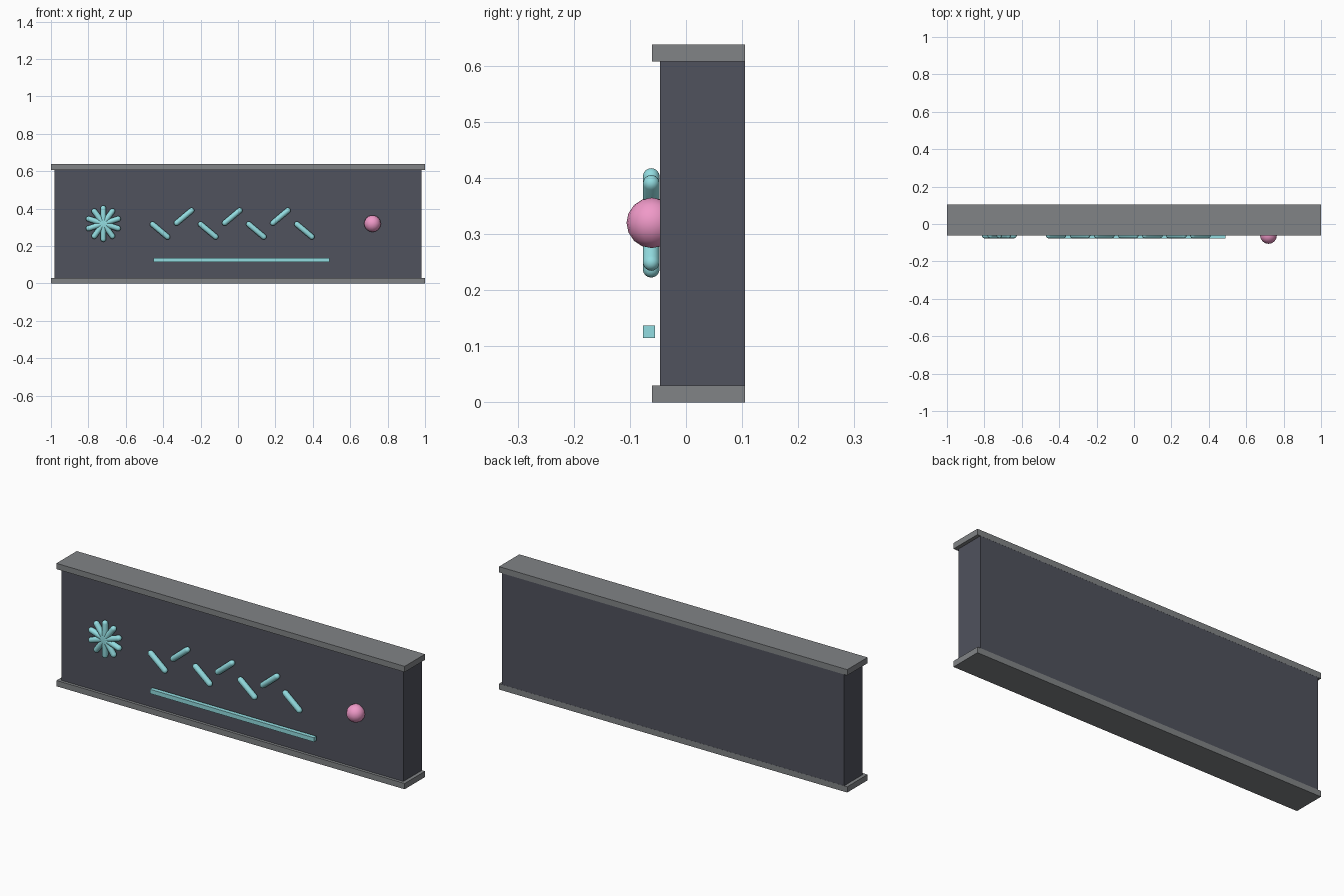
import bpy, bmesh
from math import radians, pi, sin, cos
from mathutils import Matrix

if "Cube" in bpy.data.objects:
    bpy.data.objects.remove(bpy.data.objects["Cube"])


def material(name, rgb):
    m = bpy.data.materials.new(name)
    m.diffuse_color = (*rgb, 1)
    m.use_nodes = True
    m.node_tree.nodes["Principled BSDF"].inputs["Base Color"].default_value = m.diffuse_color
    return m


dark = material("dark_slate", (0.08, 0.085, 0.11))
trim = material("trim_grey", (0.22, 0.23, 0.24))
cyan = material("pale_cyan", (0.29, 0.72, 0.75))
pink = material("pink", (0.87, 0.32, 0.58))


def finish(name, bm, mat, smooth=False):
    bmesh.ops.recalc_face_normals(bm, faces=bm.faces)
    me = bpy.data.meshes.new(name)
    bm.to_mesh(me)
    bm.free()
    for p in me.polygons:
        p.use_smooth = smooth
    me.materials.append(mat)
    ob = bpy.data.objects.new(name, me)
    bpy.context.collection.objects.link(ob)
    return ob


def box(name, lo, hi, mat):
    bm = bmesh.new()
    size = [b - a for a, b in zip(lo, hi)]
    mid = [(a + b) / 2 for a, b in zip(lo, hi)]
    bmesh.ops.create_cube(bm, size=1, matrix=Matrix.Translation(mid) @ Matrix.Diagonal((*size, 1)))
    return finish(name, bm, mat)


def capsule(name, x, z, angle, half):
    """Round-ended rod lying in the front plane, tilted from the x axis."""
    bm = bmesh.new()
    r, caps = 0.015, 4
    arc = [i * pi / 2 / caps for i in range(caps + 1)]
    profile = [(-half - r * cos(a), r * sin(a)) for a in arc]
    profile += [(-u, v) for u, v in reversed(profile)]
    verts = [bm.verts.new((u, 0, v)) for u, v in profile]
    edges = [bm.edges.new(pair) for pair in zip(verts, verts[1:])]
    bmesh.ops.spin(bm, geom=verts + edges, cent=(0, 0, 0), axis=(1, 0, 0), angle=2 * pi, steps=12)
    bmesh.ops.remove_doubles(bm, verts=bm.verts, dist=1e-5)
    bm.transform(Matrix.Translation((x, -0.062, z)) @ Matrix.Rotation(-angle, 4, 'Y'))
    return finish(name, bm, cyan, True)


# Panel with overhanging top and bottom caps
box("panel", (-0.982, -0.046, 0.03), (0.982, 0.105, 0.609), dark)
box("bottom_cap", (-1, -0.061, 0), (1, 0.1055, 0.03), trim)
box("top_cap", (-1, -0.061, 0.608), (1, 0.1055, 0.638), trim)

# Starburst of five crossing rods
for i in range(5):
    capsule(f"burst_rod_{i + 1}", -0.72, 0.32, radians(90 + 36 * i), 0.0825)

# Zigzag of alternating dashes
for i in range(7):
    side = 1 if i % 2 else -1
    capsule(f"zigzag_dash_{i + 1}", -0.417 + 0.1287 * i, 0.32 + 0.037 * side, radians(40 * side), 0.052)

# Underline bar
box("underline_bar", (-0.452, -0.077, 0.115), (0.489, -0.055, 0.137), cyan)

# Round knob
bm = bmesh.new()
bmesh.ops.create_uvsphere(bm, u_segments=16, v_segments=8, radius=0.045,
                          matrix=Matrix.Translation((0.719, -0.061, 0.32)))
finish("knob", bm, pink, True)
